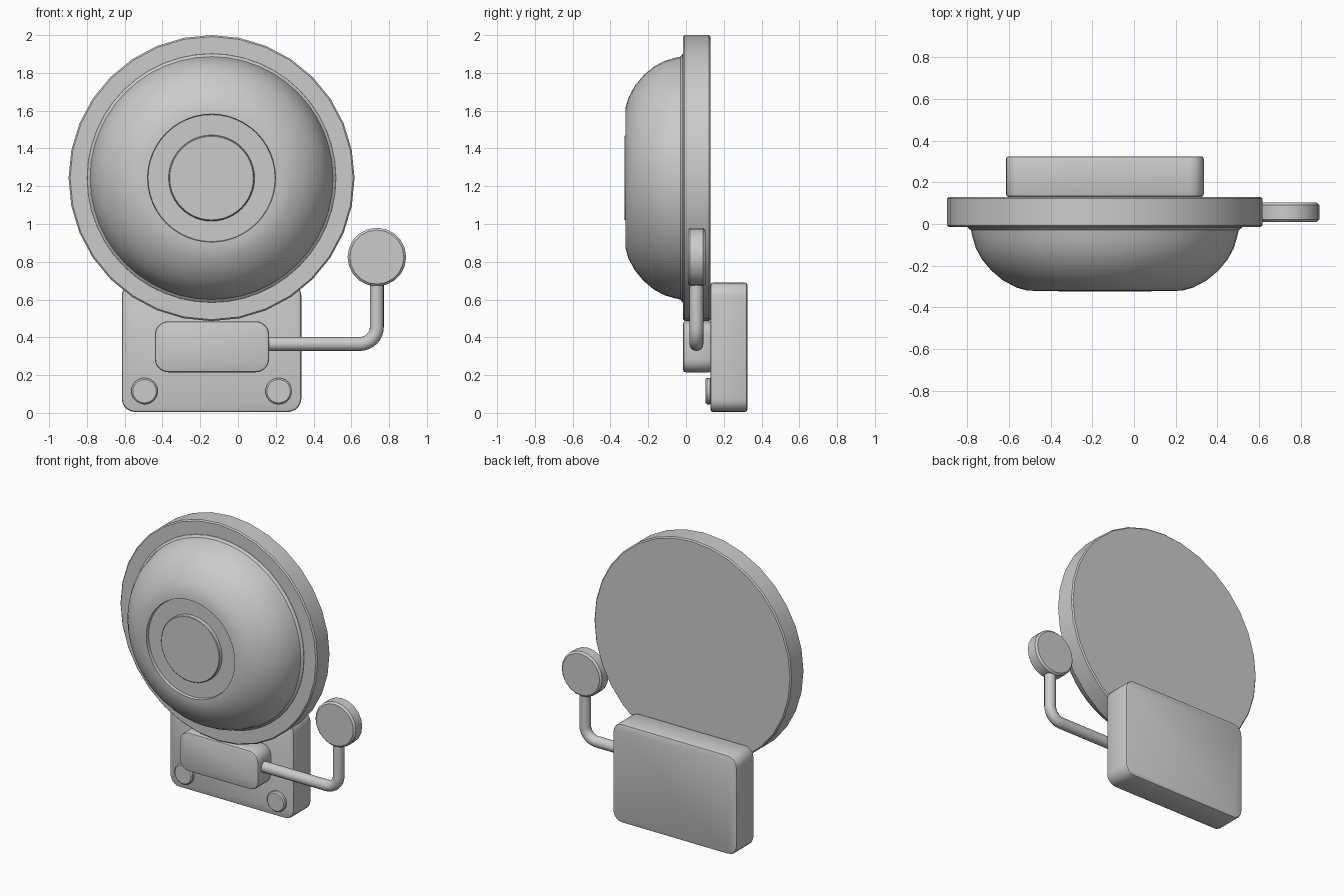
import bpy, bmesh, math
from mathutils import Vector

cube = bpy.data.objects.get("Cube")
if cube:
    bpy.data.objects.remove(cube, do_unlink=True)

grey = bpy.data.materials.new("plain grey")
grey.use_nodes = True
COLOUR = (0.6, 0.6, 0.6, 1)
grey.diffuse_color = COLOUR
grey.node_tree.nodes["Principled BSDF"].inputs["Base Color"].default_value = COLOUR


def finish(name, bm, angle=35):
    bmesh.ops.recalc_face_normals(bm, faces=bm.faces[:])
    mesh = bpy.data.meshes.new(name)
    bm.to_mesh(mesh)
    bm.free()
    mesh.materials.append(grey)
    obj = bpy.data.objects.new(name, mesh)
    bpy.context.collection.objects.link(obj)
    bpy.ops.object.select_all(action='DESELECT')
    obj.select_set(True)
    bpy.context.view_layer.objects.active = obj
    bpy.ops.object.shade_smooth_by_angle(angle=math.radians(angle))
    return obj


def turned(name, cx, cz, profile, sides):
    """Lathe (radius, y) points about a front-to-back axis and cap both ends."""
    bm = bmesh.new()
    rings = []
    for r, y in profile:
        rings.append([bm.verts.new((cx + r * math.sin(a), y, cz + r * math.cos(a)))
                      for a in (math.tau * i / sides for i in range(sides))])
    for a, b in zip(rings, rings[1:]):
        for i in range(sides):
            j = (i + 1) % sides
            bm.faces.new((a[i], a[j], b[j], b[i]))
    bm.faces.new(rings[0])
    bm.faces.new(rings[-1])
    return finish(name, bm)


def disc(name, cx, cz, r, y0, y1, sides, edge=0.01):
    return turned(name, cx, cz, [(r - edge, y0), (r, y0 + edge),
                                 (r, y1 - edge), (r - edge, y1)], sides)


def rounded_box(name, x0, x1, y0, y1, z0, z1, corner, edge=0.012):
    """Box with round corners seen from the front and softened rims."""
    bm = bmesh.new()
    rings = []
    for y, inset in ((y0, edge), (y0 + edge * 0.3, edge * 0.3), (y0 + edge, 0),
                     (y1 - edge, 0), (y1 - edge * 0.3, edge * 0.3), (y1, edge)):
        ring = []
        for q, (cx, cz) in enumerate(((x1 - corner, z1 - corner), (x0 + corner, z1 - corner),
                                      (x0 + corner, z0 + corner), (x1 - corner, z0 + corner))):
            for k in range(6):
                a = math.pi / 2 * (q + k / 5)
                r = corner - inset
                ring.append(bm.verts.new((cx + r * math.cos(a), y, cz + r * math.sin(a))))
        rings.append(ring)
    for a, b in zip(rings, rings[1:]):
        for i in range(len(a)):
            j = (i + 1) % len(a)
            bm.faces.new((a[i], a[j], b[j], b[i]))
    bm.faces.new(rings[0])
    bm.faces.new(rings[-1])
    return finish(name, bm)


# Round backing and gong with a grooved centre
BX, BZ = -0.14, 1.243
disc("gong_backing", BX, BZ, 0.757, -0.015, 0.13, 32, 0.008)
turned("gong_dome", BX, BZ, [
    (0.66, -0.01), (0.658, -0.018), (0.643, -0.03), (0.636, -0.06), (0.62, -0.115),
    (0.59, -0.17), (0.547, -0.222), (0.49, -0.27), (0.425, -0.305), (0.375, -0.319),
    (0.339, -0.321), (0.336, -0.30), (0.228, -0.30), (0.225, -0.321), (0.221, -0.325)], 48)

# Wall box, striker housing and screws
rounded_box("wall_box", -0.615, 0.335, 0.13, 0.325, 0.005, 0.69, 0.07)
rounded_box("striker_housing", -0.44, 0.165, -0.015, 0.135, 0.215, 0.485, 0.07)
for side, x in (("right", -0.495), ("left", 0.215)):
    disc("screw_" + side, x, 0.115, 0.07, 0.103, 0.135, 24, 0.008)

# Bent striker arm, swept as a tube
HX, AY, AZ, BEND, TUBE = 0.735, 0.055, 0.365, 0.09, 0.037
path = [(Vector((0.14, AY, AZ)), 0)]
for k in range(9):
    a = math.pi / 2 * k / 8
    path.append((Vector((HX - BEND + BEND * math.sin(a), AY, AZ + BEND - BEND * math.cos(a))), a))
path.append((Vector((HX, AY, 0.72)), math.pi / 2))
bm = bmesh.new()
rings = []
for p, a in path:
    normal = Vector((-math.sin(a), 0, math.cos(a)))
    rings.append([bm.verts.new(p + TUBE * (normal * math.cos(t) + Vector((0, math.sin(t), 0))))
                  for t in (math.tau * i / 16 for i in range(16))])
for a, b in zip(rings, rings[1:]):
    for i in range(16):
        bm.faces.new((a[i], a[i - 1], b[i - 1], b[i]))
bm.faces.new(rings[0])
bm.faces.new(rings[-1])
finish("striker_arm", bm)

# Striker head
disc("striker_head", HX, 0.825, 0.155, 0.01, 0.103, 20, 0.012)
